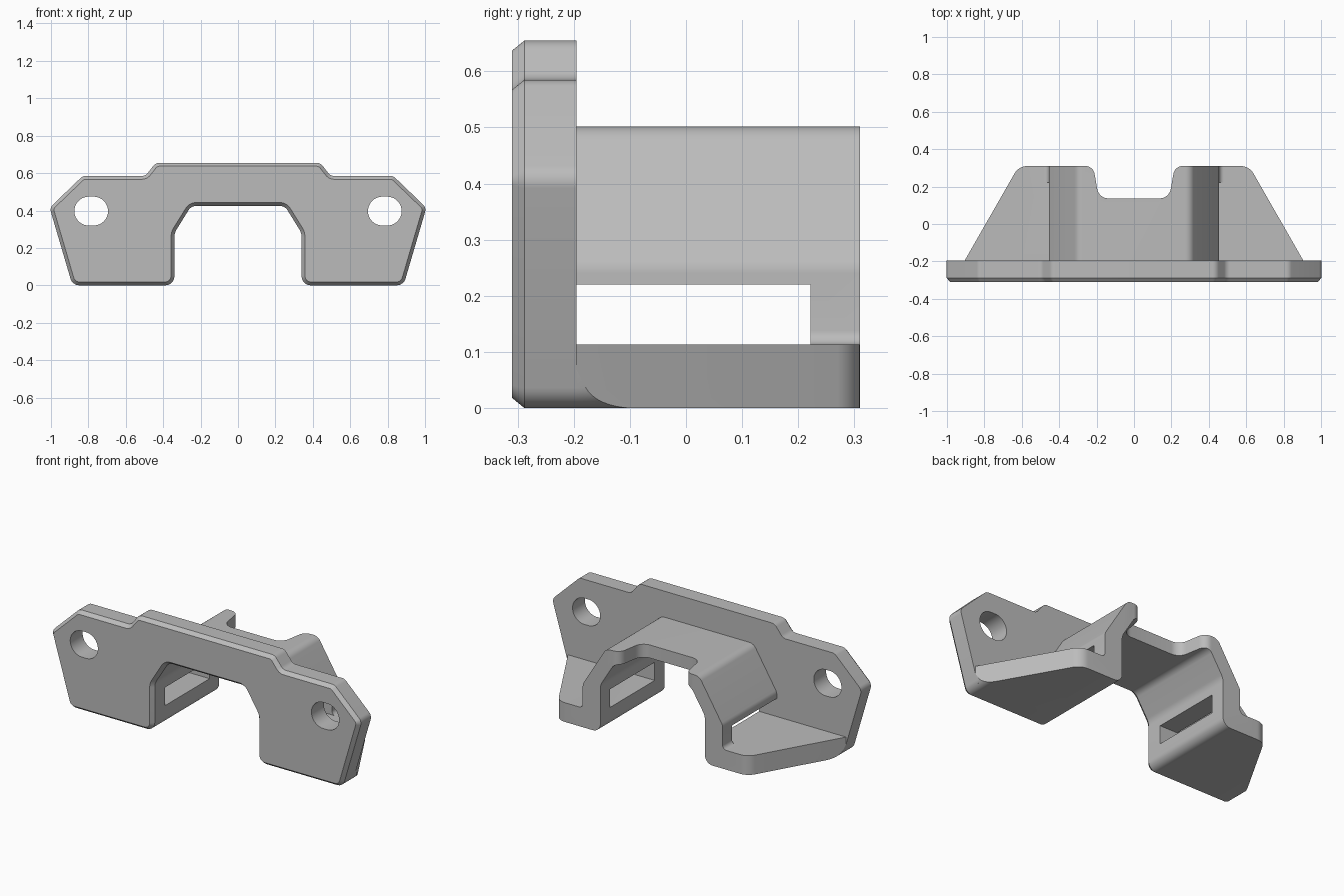
import bpy, bmesh, math
from mathutils import Vector

if "Cube" in bpy.data.objects:
    bpy.data.objects.remove(bpy.data.objects["Cube"])

SEG = 8  # segments per rounded corner


def mirrored(half):
    """Right-hand corners (x, v, radius) completed with their mirror image."""
    return half + [(-x, v, r) for x, v, r in reversed(half)]


def rounded(corners, inset=0.0):
    """Clockwise outline with filleted corners, optionally offset inwards."""
    pts = [Vector((c[0], c[1])) for c in corners]
    n, out = len(pts), []
    for i, (p, c) in enumerate(zip(pts, corners)):
        d1 = (p - pts[i - 1]).normalized()
        d2 = (pts[(i + 1) % n] - p).normalized()
        n1, n2 = Vector((d1.y, -d1.x)), Vector((d2.y, -d2.x))  # inward normals
        bis = (n1 + n2) / (1 + n1.dot(n2))
        if c[2] == 0:
            out.append(p + bis * inset)
            continue
        side = 1 if d1.x * d2.y - d1.y * d2.x < 0 else -1  # convex or concave
        centre = p + bis * side * c[2]
        radius = c[2] - side * inset
        a = math.atan2(-side * n1.y, -side * n1.x)
        turn = d1.angle(d2) * -side
        for k in range(SEG + 1):
            t = a + turn * k / SEG
            out.append(centre + Vector((math.cos(t), math.sin(t))) * radius)
    return out


def loft(name, rings):
    """Closed solid through matching rings of 3D points."""
    bm = bmesh.new()
    loops = [[bm.verts.new(p) for p in ring] for ring in rings]
    n = len(loops[0])
    for a, b in zip(loops, loops[1:]):
        for i in range(n):
            j = (i + 1) % n
            bm.faces.new((a[i], a[j], b[j], b[i]))
    bm.faces.new(loops[0])
    bm.faces.new(loops[-1])
    bmesh.ops.recalc_face_normals(bm, faces=bm.faces)
    me = bpy.data.meshes.new(name)
    bm.to_mesh(me)
    bm.free()
    ob = bpy.data.objects.new(name, me)
    bpy.context.collection.objects.link(ob)
    return ob


def along_y(outline, y):
    return [(p[0], y, p[1]) for p in outline]


def along_z(outline, z):
    return [(p[0], p[1], z) for p in outline]


def boolean(ob, tool, op):
    """Apply a boolean and discard the tool."""
    m = ob.modifiers.new(op, 'BOOLEAN')
    m.object, m.operation, m.solver = tool, op, 'EXACT'
    bpy.context.view_layer.objects.active = ob
    bpy.ops.object.modifier_apply(modifier=m.name)
    bpy.data.objects.remove(tool)


FRONT, BEVEL, BACK, END = -0.31, -0.288, -0.195, 0.31

# Lower edge and arch opening shared by the plate and the rear bracket
arch = [(0.885, 0, 0.05), (0.34, 0, 0.05), (0.34, 0.28, 0.08), (0.25, 0.425, 0.05)]

# Front plate with chamfered front rim
plate_corners = mirrored([(0.44, 0.655, 0.04), (0.495, 0.585, 0.04),
                          (0.83, 0.585, 0.04), (1.007, 0.415, 0.04)] + arch)
plate = loft("mounting_bracket", [
    along_y(rounded(plate_corners, 0.018), FRONT),
    along_y(rounded(plate_corners), BEVEL),
    along_y(rounded(plate_corners), BACK)])

# Oblong screw holes
for s in (-1, 1):
    hole = []
    for k in range(48):
        t = 2 * math.pi * (k + 0.5) / 48
        shift = math.copysign(0.013, math.cos(t))
        hole.append((s * 0.785 + shift + 0.077 * math.cos(t),
                     0.397 + 0.077 * math.sin(t)))
    boolean(plate, loft("hole_cutter", [along_y(hole, -0.4), along_y(hole, -0.1)]),
            'DIFFERENCE')

# Rear bracket: arched tunnel with side flanges, trimmed to its plan shape
section = rounded(mirrored([(0.303, 0.502, 0.05), (0.455, 0.255, 0.05),
                            (0.455, 0.113, 0.025), (0.918, 0.113, 0)] + arch))
bracket = loft("rear_bracket", [along_y(section, -0.4), along_y(section, 0.5)])
plan = rounded(mirrored([(0.218, END, 0.05), (0.616, END, 0.08),
                         (0.905, BACK, 0)])[:3]
               + [(-0.905, BACK, 0), (-0.616, END, 0.08), (-0.218, END, 0.05),
                  (-0.188, 0.137, 0.06), (0.188, 0.137, 0.06)])
boolean(bracket, loft("plan_cutter", [along_z(plan, -0.2), along_z(plan, 0.8)]),
        'INTERSECT')

# Strap slots through the tunnel walls
for s in (-1, 1):
    slot = [(s * 0.25, BACK - 0.05), (s * 0.25, 0.222),
            (s * 0.6, 0.222), (s * 0.6, BACK - 0.05)]
    boolean(bracket, loft("slot_cutter", [along_z(slot, 0.113), along_z(slot, 0.22)]),
            'DIFFERENCE')

boolean(plate, bracket, 'UNION')

# Grey finish and smooth rounded corners
grey = bpy.data.materials.new("grey")
grey.diffuse_color = (0.5, 0.5, 0.5, 1)
grey.use_nodes = True
grey.node_tree.nodes["Principled BSDF"].inputs["Base Color"].default_value = grey.diffuse_color
plate.data.materials.clear()
plate.data.materials.append(grey)
bpy.ops.object.select_all(action='DESELECT')
plate.select_set(True)
bpy.context.view_layer.objects.active = plate
bpy.ops.object.shade_smooth_by_angle(angle=math.radians(30))
